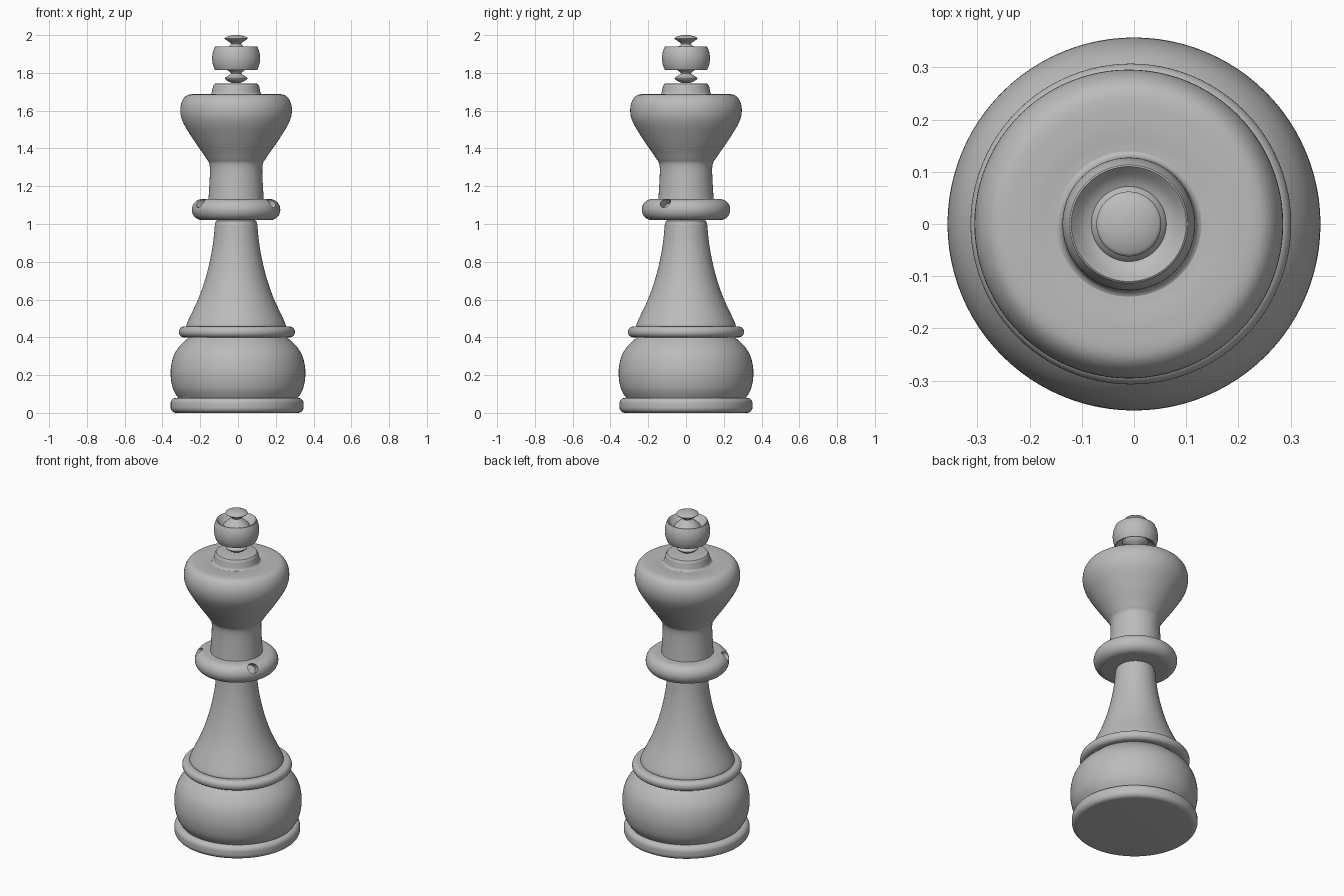
import bpy, bmesh, math
from mathutils import Vector

cube = bpy.data.objects.get("Cube")
if cube:
    bpy.data.objects.remove(cube, do_unlink=True)

grey = bpy.data.materials.new("plain grey")
grey.use_nodes = True
grey.diffuse_color = (0.5, 0.5, 0.5, 1)
grey.node_tree.nodes["Principled BSDF"].inputs["Base Color"].default_value = (0.5, 0.5, 0.5, 1)

AXIS = -0.01   # the turned upper parts sit slightly off centre
SIDES = 96


def spline(points, steps=6):
    """Smooth curve through the profile points."""
    out = []
    for i in range(len(points) - 1):
        a, b, c, d = (Vector(points[min(max(k, 0), len(points) - 1)])
                      for k in range(i - 1, i + 3))
        for s in range(steps):
            t = s / steps
            p = 0.5 * (2 * b + (c - a) * t + (2 * a - 5 * b + 4 * c - d) * t ** 2
                       + (3 * b - a - 3 * c + d) * t ** 3)
            out.append((max(p.x, 0), p.y))
    return out + [tuple(points[-1])]


def rounded(radius, low, high, bevel, steps=8):
    """Outline of a disc with a rounded rim."""
    out = []
    for centre, start in ((low + bevel, -90), (high - bevel, 0)):
        for s in range(steps + 1):
            a = math.radians(start + 90 * s / steps)
            out.append((radius - bevel + bevel * math.cos(a), centre + bevel * math.sin(a)))
    return out


def lathe(name, profile, x=AXIS):
    """Turn an outline, listed from bottom to top, into a closed solid."""
    bm = bmesh.new()
    outline = [(0, profile[0][1])] + list(profile) + [(0, profile[-1][1])]
    verts = [bm.verts.new((r, 0, z)) for r, z in outline]
    edges = [bm.edges.new(pair) for pair in zip(verts, verts[1:])]
    bmesh.ops.spin(bm, geom=verts + edges, cent=(0, 0, 0), axis=(0, 0, 1),
                   angle=math.tau, steps=SIDES, use_merge=False)
    bmesh.ops.remove_doubles(bm, verts=bm.verts[:], dist=0.00005)
    bmesh.ops.recalc_face_normals(bm, faces=bm.faces[:])
    mesh = bpy.data.meshes.new(name)
    bm.to_mesh(mesh)
    bm.free()
    mesh.materials.append(grey)
    obj = bpy.data.objects.new(name, mesh)
    obj.location.x = x
    bpy.context.collection.objects.link(obj)
    bpy.ops.object.select_all(action='DESELECT')
    obj.select_set(True)
    bpy.context.view_layer.objects.active = obj
    bpy.ops.object.shade_smooth_by_angle(angle=math.radians(35))
    return obj


# Foot, bulb and collar
lathe("foot", rounded(0.352, 0, 0.08, 0.03), x=-0.005)
lathe("bulb", spline([(0.315, 0.075), (0.345, 0.13), (0.357, 0.21), (0.345, 0.29),
                      (0.312, 0.35), (0.26, 0.4)]), x=0)
lathe("collar", rounded(0.307, 0.4, 0.457, 0.027), x=-0.006)

# Tapered stem
lathe("stem", spline([(0.262, 0.455), (0.258, 0.48), (0.202, 0.6), (0.166, 0.7),
                      (0.14, 0.8), (0.122, 0.9), (0.112, 1.0)]) + [(0.107, 1.015), (0.095, 1.022)])

# Ring with two bored holes on the front side
ring = lathe("ring", rounded(0.234, 1.02, 1.132, 0.055))
for side in (-1, 1):
    outward = Vector((side * math.cos(math.radians(30)), -math.sin(math.radians(30)), 0.75)).normalized()
    bpy.ops.mesh.primitive_cylinder_add(
        vertices=32, radius=0.03, depth=0.08,
        location=Vector((AXIS + side * 0.185, -0.107, 1.11)),
        rotation=outward.to_track_quat('Z', 'Y').to_euler())
    cutter = bpy.context.object
    cutter.name = "left_hole_cutter" if side > 0 else "right_hole_cutter"
    cutter.data.materials.append(grey)
    cut = ring.modifiers.new("hole", 'BOOLEAN')
    cut.operation = 'DIFFERENCE'
    cut.object = cutter
    bpy.context.view_layer.objects.active = ring
    bpy.ops.object.modifier_apply(modifier=cut.name)
    bpy.data.objects.remove(cutter, do_unlink=True)

# Neck flaring into the head
lathe("head", [(0.147, 1.125)] + spline([
    (0.145, 1.15), (0.139, 1.3), (0.16, 1.35), (0.222, 1.44), (0.277, 1.53),
    (0.295, 1.59), (0.288, 1.645), (0.258, 1.682), (0.2, 1.688), (0.15, 1.685)]))
lathe("plinth", spline([(0.15, 1.68), (0.132, 1.69), (0.126, 1.71), (0.122, 1.73)])
      + [(0.114, 1.742), (0.1, 1.745)])

# Finial: a spool passing through a band with hollowed ends
lathe("finial_spool", spline([
    (0.02, 1.746), (0.045, 1.757), (0.06, 1.772), (0.04, 1.787), (0.027, 1.797),
    (0.04, 1.81), (0.06, 1.825), (0.075, 1.85), (0.075, 1.9), (0.06, 1.922), (0.04, 1.94),
    (0.027, 1.953), (0.04, 1.966), (0.062, 1.982), (0.045, 1.993), (0.02, 1.999), (0.001, 2.0)], 4))
lathe("finial_band", spline([(0.05, 1.855), (0.085, 1.835), (0.11, 1.815)], 4)
      + spline([(0.113, 1.817), (0.123, 1.845), (0.127, 1.878), (0.123, 1.91), (0.113, 1.938)])
      + spline([(0.11, 1.94), (0.085, 1.915), (0.05, 1.9)], 4))
